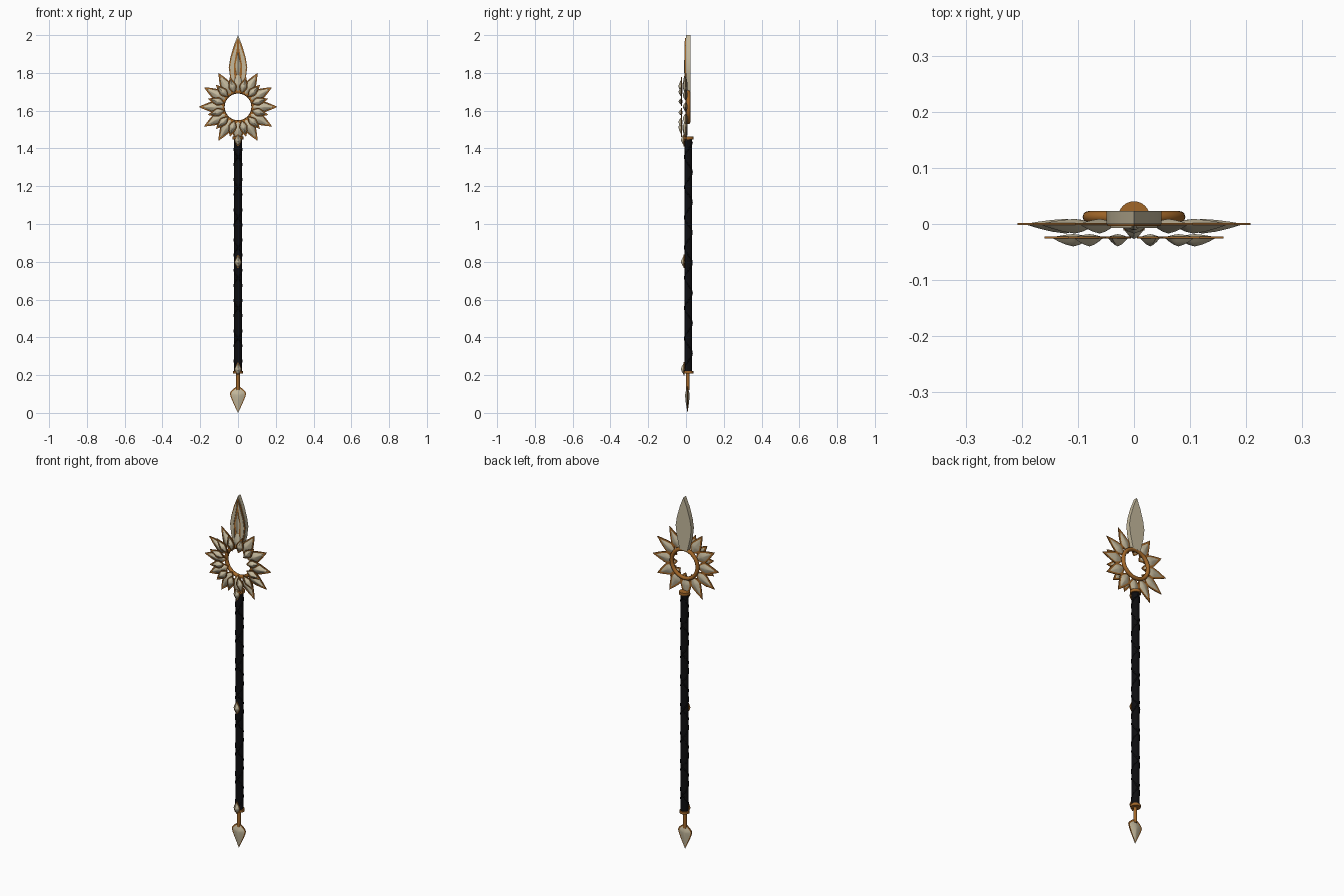
import bpy, bmesh, math
from mathutils import Matrix, Vector

if "Cube" in bpy.data.objects:
    bpy.data.objects.remove(bpy.data.objects["Cube"])

def material(name, rgb):
    m = bpy.data.materials.new(name)
    m.diffuse_color = (*rgb, 1)
    m.use_nodes = True
    m.node_tree.nodes["Principled BSDF"].inputs["Base Color"].default_value = m.diffuse_color
    return m

CREAM = material("pale_metal", (0.56, 0.49, 0.34))
BROWN = material("bronze", (0.36, 0.135, 0.022))
BLACK = material("black_wrap", (0.004, 0.004, 0.005))
HUB = 1.62      # height of the ring centre
YC = 0.0125     # depth of the shaft axis

def finish(bm, name, mat, angle=40):
    bmesh.ops.recalc_face_normals(bm, faces=bm.faces)
    me = bpy.data.meshes.new(name)
    bm.to_mesh(me)
    bm.free()
    me.materials.append(mat)
    ob = bpy.data.objects.new(name, me)
    bpy.context.collection.objects.link(ob)
    bpy.context.view_layer.objects.active = ob
    ob.select_set(True)
    bpy.ops.object.shade_smooth_by_angle(angle=math.radians(angle))
    ob.select_set(False)
    return ob

def leaf(z0, z1, zw, w, n=5):
    """Leaf outline from z0 to z1, widest (w) at zw; full belly, pointed tip."""
    right = []
    for i in range(1, n):
        t = i / n
        right.append((w * math.sin(t * math.pi / 2), z0 + (zw - z0) * t))
    for i in range(n):
        t = i / n
        right.append((w * (1 - t ** 1.25), zw + (z1 - zw) * t))
    return [(0, z0)] + right + [(0, z1)] + [(-x, z) for x, z in reversed(right)]

def plate(bm, pts, y0, y1, mat=Matrix()):
    a = [bm.verts.new(mat @ Vector((x, y0, z))) for x, z in pts]
    b = [bm.verts.new(mat @ Vector((x, y1, z))) for x, z in pts]
    bm.faces.new(a)
    bm.faces.new(b[::-1])
    for i in range(len(a)):
        j = (i + 1) % len(a)
        bm.faces.new((a[i], b[i], b[j], a[j]))

def pillow(bm, pts, zc, y, front, back, mat=Matrix()):
    """Closed bulge: outline at depth y, peaks at front and back."""
    n = len(pts)
    rim = [bm.verts.new(mat @ Vector((x, y, z))) for x, z in pts]
    for peak in (front, back):
        prev = rim
        for s, h in ((0.66, 0.45), (0.33, 0.8)):
            ring = [bm.verts.new(mat @ Vector((x * s, y + (peak - y) * h, zc + (z - zc) * s)))
                    for x, z in pts]
            for i in range(n):
                j = (i + 1) % n
                bm.faces.new((prev[i], prev[j], ring[j], ring[i]))
            prev = ring
        tip = bm.verts.new(mat @ Vector((0, peak, zc)))
        for i in range(n):
            bm.faces.new((prev[i], prev[(i + 1) % n], tip))

def petals(name, r0, r1, rw, w, y, front, back, offset):
    trim, body = bmesh.new(), bmesh.new()
    for k in range(12):
        m = Matrix.Translation((0, 0, HUB)) @ Matrix.Rotation(math.radians(30 * k + offset), 4, 'Y')
        plate(trim, leaf(r0, r1, rw, w), y - 0.002, y + 0.002, m)
        pillow(body, leaf(r0 + 0.004, r1 - 0.012, rw, w - 0.004), rw, y, front, back, m)
    finish(trim, name + "_trim", BROWN)
    finish(body, name, CREAM, 60)

def cylinder(name, r, z0, z1, mat, y=YC):
    bm = bmesh.new()
    bmesh.ops.create_cone(bm, cap_ends=True, segments=24, radius1=r, radius2=r, depth=z1 - z0,
                          matrix=Matrix.Translation((0, y, (z0 + z1) / 2)))
    return finish(bm, name, mat)

# sunburst: back row of long petals, front row of short ones between them
petals("long_petals", 0.07, 0.208, 0.122, 0.033, 0.0, -0.017, 0.009, 0)
petals("short_petals", 0.072, 0.165, 0.112, 0.023, -0.024, -0.04, -0.018, 15)

# ring behind the petals
bpy.ops.mesh.primitive_torus_add(major_segments=48, minor_segments=12, major_radius=0.081,
                                 minor_radius=0.0105, location=(0, YC, HUB),
                                 rotation=(math.pi / 2, 0, 0))
ring = bpy.context.object
ring.name = "ring"
ring.data.materials.append(BROWN)
bpy.ops.object.shade_smooth()
ring.select_set(False)

# blade: slab, bronze face plate, raised side panels and centre lozenge
def blade_outline(s=1.0, d=0.0):
    half = [(0.024, 1.70), (0.042, 1.775), (0.049, 1.83), (0.041, 1.88), (0.022, 1.945)]
    right = [(x * s - d * 0.3, z) for x, z in half]
    return right + [(0, 2.0 - d * 4)] + [(-x, z) for x, z in reversed(right)]

bm = bmesh.new()
plate(bm, blade_outline(), 0.0, 0.023)
finish(bm, "blade", CREAM, 20)
bm = bmesh.new()
plate(bm, blade_outline(0.98, 0.004), -0.004, 0.001)
finish(bm, "blade_face_trim", BROWN, 20)
bm = bmesh.new()
for s in (1, -1):
    plate(bm, [(s * x, z) for x, z in ((0.017, 1.72), (0.037, 1.78), (0.042, 1.83), (0.034, 1.88),
                                       (0.004, 1.97), (0.004, 1.94), (0.022, 1.84))], -0.007, -0.003)
finish(bm, "blade_side_panels", CREAM, 20)
bm = bmesh.new()
pillow(bm, [(0, 1.72), (0.015, 1.84), (0, 1.92), (-0.015, 1.84)], 1.84, -0.003, -0.011, 0.0)
finish(bm, "blade_lozenge", CREAM, 20)

# shaft with crossed wrapping and end collars
cylinder("shaft", 0.0205, 0.215, 1.455, BLACK)
for side in (1, -1):
    cu = bpy.data.curves.new("wrap", 'CURVE')
    cu.dimensions = '3D'
    cu.bevel_depth = 0.004
    cu.bevel_resolution = 1
    sp = cu.splines.new('POLY')
    n = 180
    sp.points.add(n)
    for i in range(n + 1):
        a = side * 2 * math.pi * 7.5 * i / n
        sp.points[i].co = (0.0195 * math.sin(a), YC - 0.0195 * math.cos(a), 0.235 + 1.2 * i / n, 1)
    cu.materials.append(BLACK)
    bpy.context.collection.objects.link(bpy.data.objects.new("wrap", cu))
cylinder("top_collar", 0.028, 1.448, 1.464, BROWN)
cylinder("bottom_collar", 0.026, 0.208, 0.222, BROWN)

# small bulbs on the front of the shaft
for name, z in (("bottom_bulb", 0.232), ("middle_bulb", 0.80), ("top_bulb", 1.445)):
    bm = bmesh.new()
    plate(bm, leaf(z - 0.034, z + 0.038, z, 0.019), -0.012, -0.008)
    finish(bm, name + "_trim", BROWN)
    bm = bmesh.new()
    pillow(bm, leaf(z - 0.03, z + 0.032, z, 0.017), z, -0.011, -0.027, -0.004)
    finish(bm, name, CREAM, 60)

# foot spike on a thin neck
cylinder("foot_neck", 0.0095, 0.12, 0.212, BROWN, 0.009)
bm = bmesh.new()
plate(bm, leaf(0.145, 0.008, 0.1, 0.043), 0.006, 0.010)
finish(bm, "foot_spike_trim", BROWN)
bm = bmesh.new()
pillow(bm, leaf(0.14, 0.0, 0.1, 0.041), 0.095, 0.008, -0.005, 0.019)
finish(bm, "foot_spike", CREAM, 60)
